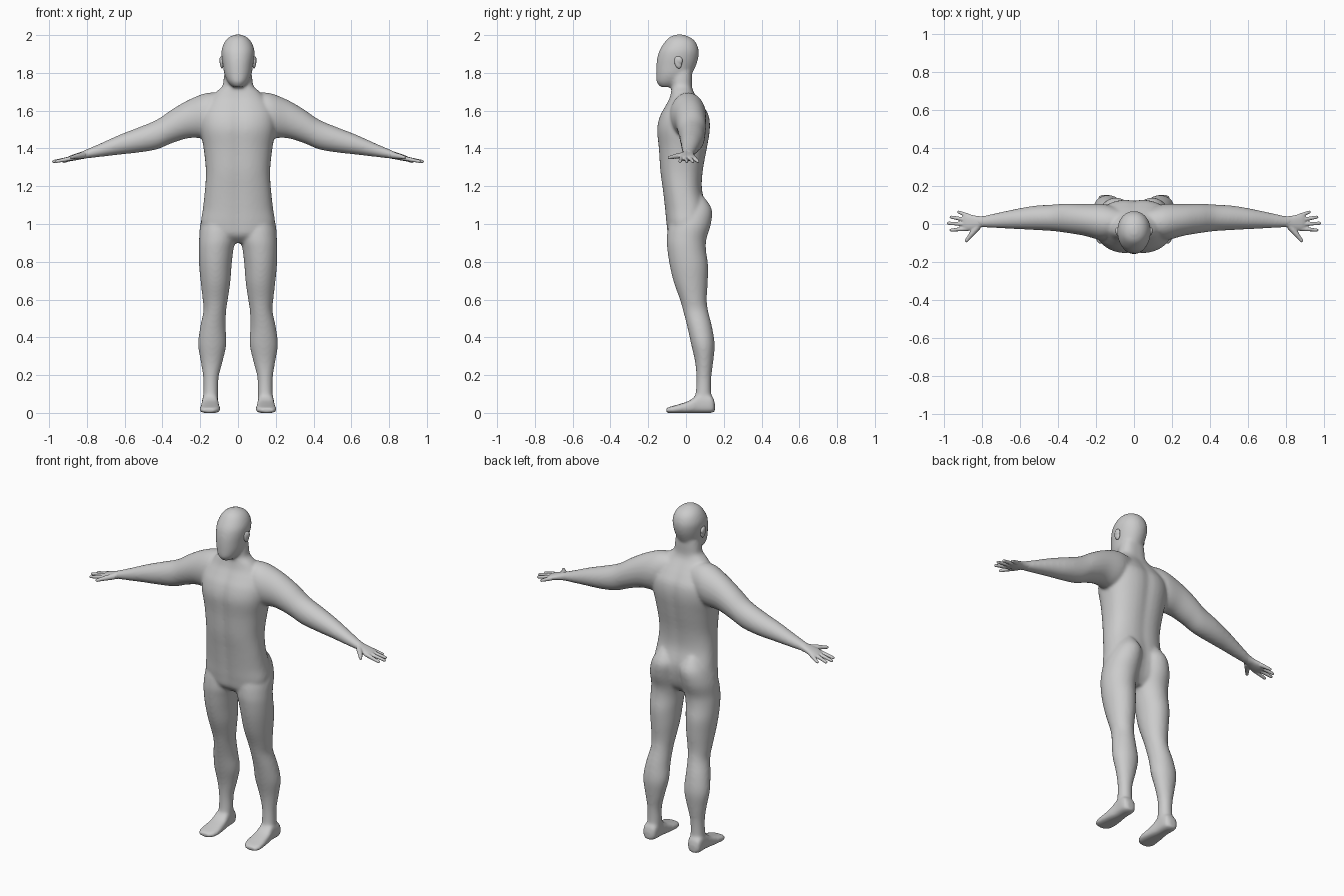
import bpy, bmesh, math
from mathutils import Vector, Matrix


def spline(rows, steps=4):
    """Catmull-Rom interpolation of ring parameters."""
    out = []
    for i in range(len(rows) - 1):
        p0, p1 = rows[max(i - 1, 0)], rows[i]
        p2, p3 = rows[i + 1], rows[min(i + 2, len(rows) - 1)]
        for s in range(steps):
            t = s / steps
            out.append([0.5 * (2 * b + (c - a) * t + (2 * a - 5 * b + 4 * c - d) * t * t
                               + (3 * b - a - 3 * c + d) * t ** 3)
                        for a, b, c, d in zip(p0, p1, p2, p3)])
    return out + [list(rows[-1])]


def loft(bm, axis, rows, side=1, power=2.0, dent=0.0, n=40):
    """Skin rings given as (position, a_min, a_max, b_min, b_max) along an axis."""
    rings = []
    for t, a0, a1, b0, b1 in spline(rows):
        ring = []
        for k in range(n):
            c, s = math.cos(2 * math.pi * k / n), math.sin(2 * math.pi * k / n)
            a = (a0 + a1) / 2 + (a1 - a0) / 2 * math.copysign(abs(c) ** (2 / power), c)
            b = (b0 + b1) / 2 + (b1 - b0) / 2 * math.copysign(abs(s) ** (2 / power), s)
            b *= 1 - dent * math.exp(-(a / 0.035) ** 2)
            x, y, z = {'Z': (a, b, t), 'X': (t, a, b), 'Y': (a, t, b)}[axis]
            ring.append(bm.verts.new((x * side, y, z)))
        rings.append(ring)
    for r, q in zip(rings, rings[1:]):
        for k in range(n):
            bm.faces.new((r[k], r[(k + 1) % n], q[(k + 1) % n], q[k]))
    bm.faces.new(rings[0])
    bm.faces.new(rings[-1])


def ball(bm, loc, radius, scale=(1, 1, 1), rot=0.0):
    m = Matrix.Translation(loc) @ Matrix.Rotation(rot, 4, 'X') @ Matrix.Diagonal((*scale, 1))
    bmesh.ops.create_uvsphere(bm, u_segments=16, v_segments=10, radius=radius, matrix=m)


def finger(bm, p, q, r0, r1):
    p, q = Vector(p), Vector(q)
    d = q - p
    m = Matrix.Translation((p + q) / 2) @ d.to_track_quat('Z', 'Y').to_matrix().to_4x4()
    bmesh.ops.create_cone(bm, cap_ends=True, segments=14, radius1=r0, radius2=r1,
                          depth=d.length, matrix=m)
    ball(bm, q, r1)


def finish(bm, name, voxel=None, smooth=0):
    bmesh.ops.recalc_face_normals(bm, faces=bm.faces)
    for f in bm.faces:
        f.smooth = True
    me = bpy.data.meshes.new(name)
    bm.to_mesh(me)
    bm.free()
    ob = bpy.data.objects.new(name, me)
    bpy.context.collection.objects.link(ob)
    if voxel:
        r = ob.modifiers.new("fuse", 'REMESH')
        r.mode, r.voxel_size, r.use_smooth_shade = 'VOXEL', voxel, True
        s = ob.modifiers.new("soften", 'SMOOTH')
        s.factor, s.iterations = 0.5, smooth
    return ob


# torso and neck
body = bmesh.new()
loft(body, 'Z', [
    (.90, -.10, .10, -.05, .05), (.94, -.165, .165, -.095, .085),
    (1.00, -.195, .195, -.106, .105), (1.08, -.186, .186, -.114, .112),
    (1.18, -.175, .175, -.126, .088), (1.28, -.17, .17, -.14, .092),
    (1.40, -.182, .182, -.148, .114), (1.50, -.20, .20, -.157, .13),
    (1.57, -.20, .20, -.142, .125), (1.62, -.18, .18, -.115, .098),
    (1.66, -.15, .15, -.093, .07), (1.70, -.115, .115, -.082, .042),
    (1.73, -.083, .083, -.079, .034), (1.77, -.076, .076, -.08, .034),
    (1.81, -.07, .07, -.08, .034)], power=2.4, dent=.07)

# head
loft(body, 'Z', [
    (1.725, -.028, .028, -.135, -.05), (1.75, -.052, .052, -.155, -.01),
    (1.79, -.071, .071, -.158, .028), (1.84, -.080, .080, -.157, .053),
    (1.88, -.086, .086, -.152, .065), (1.92, -.087, .087, -.140, .067),
    (1.96, -.073, .073, -.115, .053), (1.987, -.05, .05, -.09, .025),
    (2.003, -.016, .016, -.055, -.015)], power=2.1)

for side in (1, -1):
    # arm
    loft(body, 'X', [
        (.08, -.05, .08, 1.52, 1.69), (.16, -.085, .105, 1.46, 1.695),
        (.26, -.062, .105, 1.455, 1.658), (.35, -.047, .106, 1.428, 1.606),
        (.43, -.037, .102, 1.395, 1.552), (.53, -.031, .095, 1.378, 1.51),
        (.63, -.026, .077, 1.367, 1.471), (.73, -.021, .056, 1.355, 1.426),
        (.80, -.017, .041, 1.347, 1.396), (.83, -.014, .036, 1.346, 1.384)], side)
    # leg with buttock
    loft(body, 'Z', [
        (1.15, .06, .12, .03, .09), (1.08, .012, .17, -.05, .136),
        (1.00, .008, .199, -.09, .132), (.92, .013, .206, -.102, .108),
        (.86, .025, .208, -.098, .106), (.78, .034, .206, -.086, .117),
        (.69, .041, .197, -.064, .115), (.60, .054, .187, -.032, .110),
        (.54, .063, .183, -.015, .117), (.45, .065, .201, .008, .139),
        (.36, .062, .211, .028, .152), (.27, .082, .197, .048, .144),
        (.185, .103, .184, .055, .134), (.10, .105, .184, .05, .134),
        (.03, .107, .19, .03, .145)], side)
    # foot
    loft(body, 'Y', [
        (.153, .13, .17, .008, .05), (.135, .108, .19, 0, .09),
        (.07, .105, .19, -.001, .10), (.02, .099, .196, -.001, .066),
        (-.04, .094, .202, -.001, .045), (-.08, .1, .202, -.001, .034),
        (-.104, .12, .187, 0, .026)], side, power=3)

finish(body, "body", .008, 10)

for side, label in ((1, "left"), (-1, "right")):
    # hand: palm, four fingers and thumb
    hand = bmesh.new()
    loft(hand, 'X', [
        (.77, -.016, .045, 1.356, 1.402), (.80, -.016, .041, 1.348, 1.393),
        (.83, -.028, .043, 1.343, 1.382), (.86, -.034, .050, 1.337, 1.372),
        (.885, -.034, .052, 1.333, 1.363), (.90, -.026, .045, 1.335, 1.355)],
        side, power=2.3, n=24)
    for y0, x1, y1 in ((.042, .922, .063), (.020, .962, .036),
                       (-.002, .977, .004), (-.024, .962, -.032)):
        finger(hand, (side * .87, y0, 1.350), (side * x1, y1, 1.331), .0125, .0085)
    finger(hand, (side * .82, -.012, 1.364), (side * .856, -.055, 1.358), .018, .0135)
    finger(hand, (side * .852, -.05, 1.359), (side * .882, -.088, 1.352), .0135, .009)
    finish(hand, label + "_hand", .004, 4)

    # ear
    ear = bmesh.new()
    ball(ear, (side * .085, -.042, 1.856), 1, (.011, .02, .034), math.radians(12))
    ball(ear, (side * .088, -.036, 1.866), 1, (.011, .019, .022), math.radians(12))
    finish(ear, label + "_ear", .003, 4)
